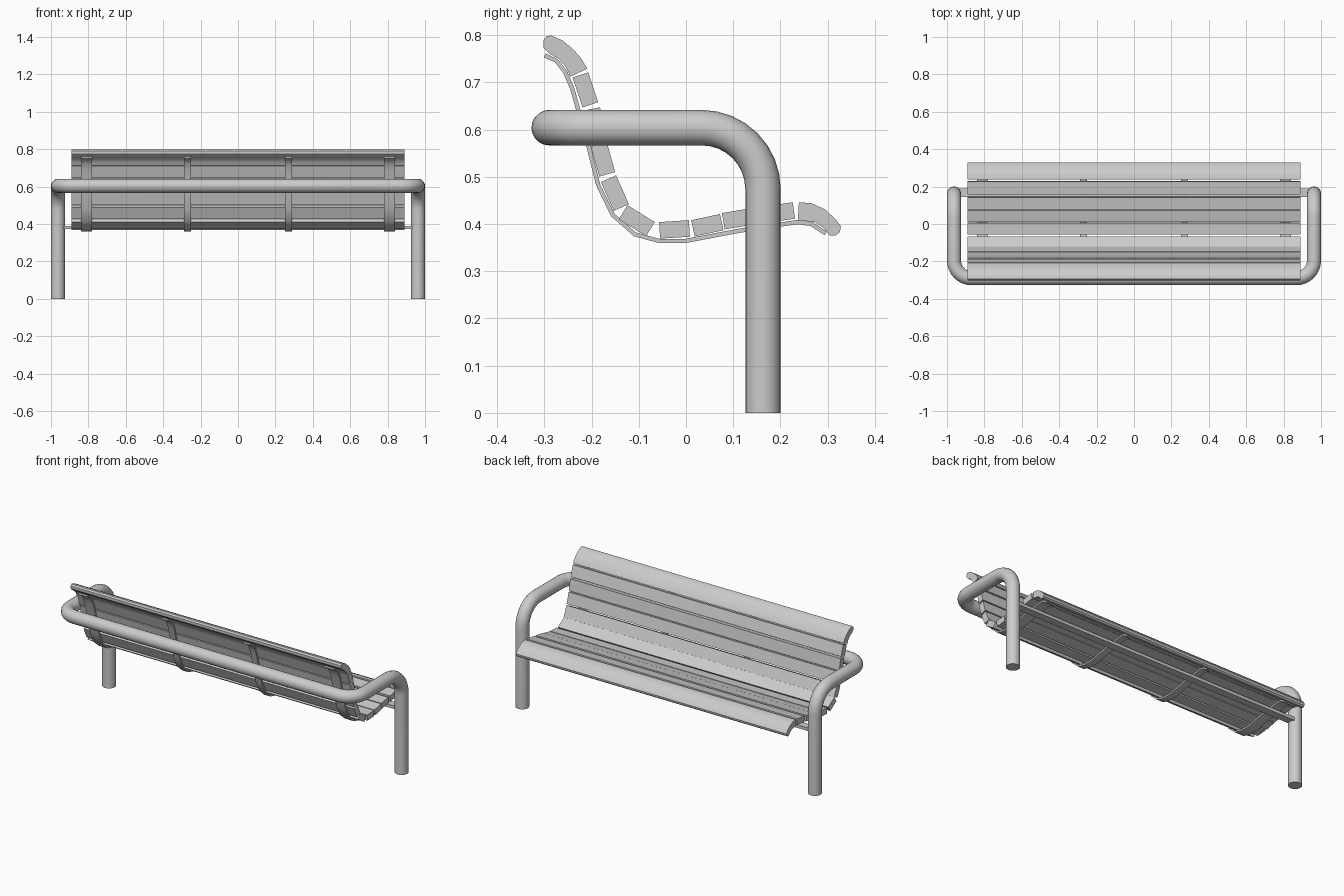
import bpy, bmesh, math
from mathutils import Vector

old = bpy.data.objects.get("Cube")
if old:
    bpy.data.objects.remove(old, do_unlink=True)

GREY = (0.6, 0.6, 0.6, 1.0)
mat = bpy.data.materials.new("light grey")
mat.use_nodes = True
mat.diffuse_color = GREY
mat.node_tree.nodes["Principled BSDF"].inputs["Base Color"].default_value = GREY

HALF_LENGTH = 0.89
SLAT_THICK = 0.035


def finish(obj, smooth_angle=30):
    obj.data.materials.append(mat)
    bpy.ops.object.select_all(action='DESELECT')
    obj.select_set(True)
    bpy.context.view_layer.objects.active = obj
    bpy.ops.object.shade_smooth_by_angle(angle=math.radians(smooth_angle))


def extrude_profile(name, profile, x0, x1):
    """Solid with a (y, z) cross-section running from x0 to x1."""
    bm = bmesh.new()
    a = [bm.verts.new((x0, y, z)) for y, z in profile]
    b = [bm.verts.new((x1, y, z)) for y, z in profile]
    bm.faces.new(a)
    bm.faces.new(b[::-1])
    n = len(a)
    for i in range(n):
        j = (i + 1) % n
        bm.faces.new((a[j], a[i], b[i], b[j]))
    bmesh.ops.recalc_face_normals(bm, faces=bm.faces)
    me = bpy.data.meshes.new(name)
    bm.to_mesh(me)
    bm.free()
    obj = bpy.data.objects.new(name, me)
    bpy.context.collection.objects.link(obj)
    finish(obj)


def fillet(prev, corner, nxt, radius, steps=8):
    """Points of a round right-angle bend."""
    u = (prev - corner).normalized()
    v = (nxt - corner).normalized()
    centre = corner + (u + v) * radius
    angles = [math.pi / 2 * i / steps for i in range(steps + 1)]
    return [centre - radius * (v * math.cos(t) + u * math.sin(t)) for t in angles]


def ribbon(path, thick):
    """Closed outline of constant thickness around an open path."""
    pts = [Vector(p) for p in path]
    left, right = [], []
    for i, p in enumerate(pts):
        d = (pts[min(i + 1, len(pts) - 1)] - pts[max(i - 1, 0)]).normalized()
        n = Vector((d.y, -d.x)) * thick / 2
        left.append(p + n)
        right.append(p - n)
    return left + right[::-1]


# Tubular frame: two front legs bending into arms and a rear rail
LEG_X, LEG_Y, ARM_Z, REAR_Y = 0.9625, 0.163, 0.604, -0.29
corners = [Vector(c) for c in (
    (-LEG_X, LEG_Y, 0), (-LEG_X, LEG_Y, ARM_Z), (-LEG_X, REAR_Y, ARM_Z),
    (LEG_X, REAR_Y, ARM_Z), (LEG_X, LEG_Y, ARM_Z), (LEG_X, LEG_Y, 0))]
path = [corners[0]]
for i, r in enumerate((0.13, 0.095, 0.095, 0.13), start=1):
    path += fillet(corners[i - 1], corners[i], corners[i + 1], r)
path.append(corners[-1])

curve = bpy.data.curves.new("tube_frame", 'CURVE')
curve.dimensions = '3D'
curve.bevel_depth = 0.0375
curve.bevel_resolution = 8
curve.use_fill_caps = True
spline = curve.splines.new('POLY')
spline.points.add(len(path) - 1)
for pt, co in zip(spline.points, path):
    pt.co = (*co, 1)
frame = bpy.data.objects.new("tube_frame", curve)
bpy.context.collection.objects.link(frame)
bpy.ops.object.select_all(action='DESELECT')
frame.select_set(True)
bpy.context.view_layer.objects.active = frame
bpy.ops.object.convert(target='MESH')
finish(bpy.context.view_layer.objects.active, 40)

# Flat slats, each given by its sitting-side edge from top to front
slats = [
    ((-.207, .721), (-.186, .658)), ((-.182, .647), (-.169, .581)),
    ((-.168, .574), (-.150, .510)), ((-.148, .503), (-.121, .442)),
    ((-.124, .440), (-.066, .404)), ((-.057, .404), (.006, .408)),
    ((.011, .408), (.072, .421)), ((.076, .423), (.141, .434)),
    ((.157, .436), (.226, .446))]
for i, (p, q) in enumerate(slats):
    p, q = Vector(p), Vector(q)
    d = (q - p).normalized()
    back = Vector((d.y, -d.x)) * SLAT_THICK
    kind = "back_slat" if i < 4 else "seat_slat"
    extrude_profile(f"{kind}_{i + 1}", [p, q, q + back, p + back], -HALF_LENGTH, HALF_LENGTH)

# Curved end slats with rounded noses
extrude_profile("top_back_slat", [
    (-.285, .799), (-.262, .789), (-.239, .770), (-.222, .751), (-.209, .729),
    (-.245, .712), (-.254, .732), (-.271, .751), (-.290, .761), (-.302, .774),
    (-.302, .789), (-.295, .798)], -HALF_LENGTH, HALF_LENGTH)
extrude_profile("front_seat_slat", [
    (.239, .446), (.266, .444), (.294, .431), (.317, .410), (.328, .395),
    (.326, .383), (.317, .376), (.304, .376), (.292, .391), (.273, .404),
    (.237, .408)], -HALF_LENGTH, HALF_LENGTH)

# Bent metal straps carrying the slats
strap = ribbon([
    (-.299, .757), (-.275, .746), (-.256, .722), (-.241, .687), (-.207, .567),
    (-.186, .483), (-.155, .419), (-.108, .378), (-.056, .364), (-.002, .364),
    (.114, .386), (.235, .404), (.266, .400), (.296, .380)], 0.009)
for side, s in (("right", -1), ("left", 1)):
    for place, x, w in (("outer", 0.81, 0.06), ("inner", 0.27, 0.04)):
        extrude_profile(f"{place}_strap_{side}", strap, s * x - w / 2, s * x + w / 2)

# Cross bar joining the straps to the legs
extrude_profile("cross_bar", [(.145, .372), (.19, .372), (.19, .39), (.145, .39)], -0.94, 0.94)
